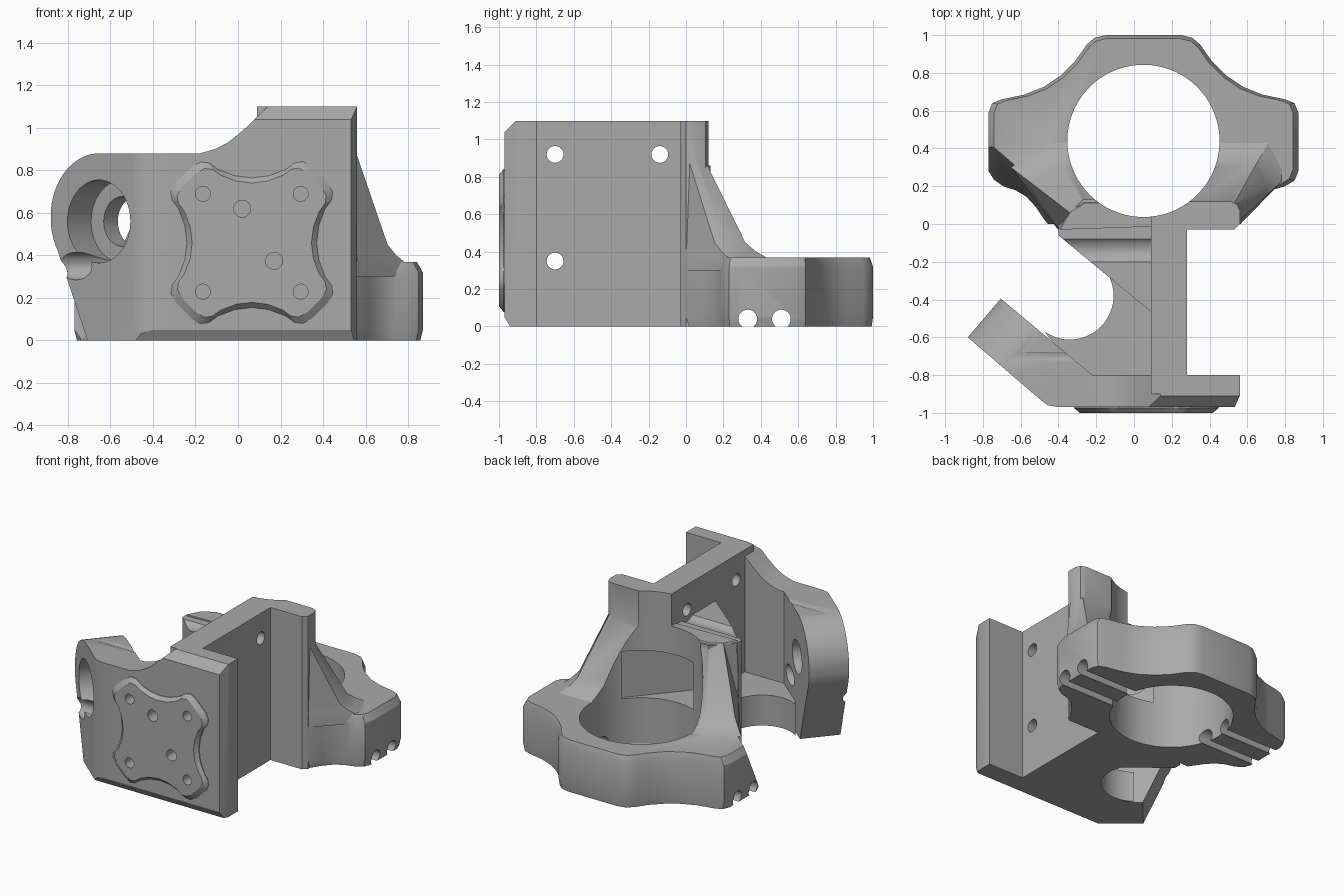
import bpy, bmesh, math

cube = bpy.data.objects.get("Cube")
if cube:
    bpy.data.objects.remove(cube, do_unlink=True)

grey = bpy.data.materials.new("matte_grey")
grey.use_nodes = True
grey.diffuse_color = (0.4, 0.4, 0.4, 1)
grey.node_tree.nodes["Principled BSDF"].inputs["Base Color"].default_value = (0.4, 0.4, 0.4, 1)

# Drawing planes: each maps (a, b, depth) to the model frame
CORNER_X, CORNER_Y, DX, DY = -0.45, -0.97, 0.653, 0.757


def plan(a, b, w):
    return (a, b, w)


def front(a, b, w):
    return (a, w, b)


def side(a, b, w):
    return (w, a, b)


def arm_face(u, z, v):
    return (CORNER_X - DY * u + DX * v, CORNER_Y + DX * u + DY * v, z)


def arm_section(v, z, u):
    return arm_face(u, z, v)


def loft(name, layers, frame=plan):
    """Closed solid through outlines of equal length: [(points, depth), ...]."""
    bm = bmesh.new()
    rings = [[bm.verts.new(frame(a, b, w)) for a, b in pts] for pts, w in layers]
    n = len(rings[0])
    for low, high in zip(rings, rings[1:]):
        for i in range(n):
            j = (i + 1) % n
            bm.faces.new((low[i], low[j], high[j], high[i]))
    bm.faces.new(rings[0])
    bm.faces.new(rings[-1])
    bmesh.ops.recalc_face_normals(bm, faces=bm.faces)
    mesh = bpy.data.meshes.new(name)
    bm.to_mesh(mesh)
    bm.free()
    mesh.materials.append(grey)
    obj = bpy.data.objects.new(name, mesh)
    bpy.context.collection.objects.link(obj)
    return obj


def prism(name, pts, w0, w1, frame=plan):
    return loft(name, [(pts, w0), (pts, w1)], frame)


def box(x0, x1, y0, y1):
    return [(x0, y0), (x1, y0), (x1, y1), (x0, y1)]


def arc(ca, cb, r, start=0, end=360, n=48):
    steps = n if end - start == 360 else n + 1
    return [(ca + r * math.cos(t), cb + r * math.sin(t)) for t in
            (math.radians(start + (end - start) * i / n) for i in range(steps))]


def scaled(pts, s, ca=0, cb=0):
    return [(ca + (a - ca) * s, cb + (b - cb) * s) for a, b in pts]


def combine(obj, others, operation, keep=False):
    for other in others:
        mod = obj.modifiers.new("combine", 'BOOLEAN')
        mod.operation = operation
        mod.solver = 'EXACT'
        mod.object = other
        bpy.context.view_layer.update()
        graph = bpy.context.evaluated_depsgraph_get()
        mesh = bpy.data.meshes.new_from_object(obj.evaluated_get(graph))
        obj.modifiers.clear()
        obj.data = mesh
        if not keep:
            bpy.data.objects.remove(other, do_unlink=True)


# Front wall with its swept shoulder
shoulder = [(-0.3, 0), (0.56, 0), (0.56, 1.1), (0.14, 1.1), (0.02, 0.985),
            (-0.05, 0.93), (-0.11, 0.9), (-0.18, 0.88), (-0.3, 0.88)]
body = prism("bracket_body", shoulder, -0.97, -0.8, front)

# Angled arm with a rounded end
arm = prism("angled_arm", [(0.1, -0.97), (-0.4, -0.97), (-0.455, -0.96), (-0.49, -0.935),
                           (-0.88, -0.6), (-0.705, -0.395), (-0.22, -0.8), (0.1, -0.8)], 0, 0.88)
arm_end = prism("arm_end", [(-0.9, -0.1), (0.3, -0.1), (0.34, 0)]
                + arc(0.27, 0.58, 0.3, -30, 90, 20) + [(-0.9, 0.88)], -0.2, 1, arm_face)
combine(arm, [arm_end], 'INTERSECT')

# Side wall, rear tab and lug
side_wall = prism("side_wall", box(0.09, 0.28, -0.9, 0.1), 0, 1.1)
rear_tab = prism("rear_tab", [(0.09, -0.03), (0.53, -0.03), (0.56, 0), (0.56, 0.07),
                              (0.545, 0.105), (0.51, 0.12), (0.09, 0.12)], 0, 1.1)
lug = prism("lug", [(-0.4, -0.06), (-0.4, -0.01), (-0.27, 0.13), (0.12, 0.13), (0.12, -0.49)], 0, 0.86)

# Floor web with a rounded slot
floor = prism("floor_web", [(0.12, -0.85), (-0.25, -0.85), (-0.49, -0.55),
                            (-0.19, -0.21), (0.12, -0.3)], 0, 0.22)
combine(floor, [prism("slot", arc(-0.34, -0.38, 0.232), -0.1, 0.5)], 'DIFFERENCE')

# Lobed ring holder, mirrored about its centre line
half = [(0.25, 1), (0.31, 0.985), (0.35, 0.95), (0.41, 0.865), (0.49, 0.785), (0.58, 0.725),
        (0.68, 0.685), (0.8, 0.66), (0.85, 0.64), (0.87, 0.59), (0.87, 0.28), (0.85, 0.23),
        (0.8, 0.2), (0.73, 0.18), (0.67, 0.145), (0.62, 0.09), (0.56, 0)]
outline = half + [(0.1 - x, y) for x, y in reversed(half)]
slim = scaled(outline, 0.965, 0.05, 0.5)
ring = loft("ring_holder", [(scaled(outline, 0.985, 0.05, 0.5), 0), (outline, 0.05),
                            (outline, 0.32), (slim, 0.37)])
combine(ring, [prism("bevel_cut", [(0.5, -0.05), (0.7, -0.05), (0.87, 0.42), (0.5, 0.42)],
                     -0.3, 1.5, arm_section)], 'DIFFERENCE')

# Flared neck between the ring and the rear tab
low = [(0.5, 0), (0.56, 0), (0.745, 0.19), (0.745, 0.25), (0.68, 0.375),
       (-0.42, 0.375), (-0.6, 0.26), (-0.4, -0.03)]
high = [(0.5, 0), (0.54, 0), (0.56, 0.02), (0.56, 0.06), (0.53, 0.11),
        (-0.26, 0.11), (-0.34, 0.06), (-0.39, -0.03)]


def blend(t):
    return [(a + (c - a) * t, b + (d - b) * t) for (a, b), (c, d) in zip(low, high)]


neck = loft("flared_neck", [(blend(-0.2), 0.3), (blend(-0.2), 0.37), (blend(0), 0.4),
                            (blend(0.22), 0.45), (blend(1), 0.87)])

combine(body, [arm, side_wall, rear_tab, lug, floor, ring, neck], 'UNION')

# Main bore, cross tunnel and arm bore
cuts = [prism("ring_bore", arc(0.05, 0.44, 0.403, n=72), -0.1, 1.3),
        prism("counterbore", arc(0.27, 0.56, 0.195), -0.2, 0.17, arm_face),
        prism("arm_bore", arc(0.27, 0.56, 0.117), 0.1, 1.0, arm_face),
        prism("tunnel", box(0.12, 0.42, 0.33, 0.67), 0.92, 1.42, arm_face)]

# Wall screw holes with clearance behind, and tie grooves below the ring
for y, z, clearance in ((-0.7, 0.92, 0.046), (-0.14, 0.92, 0.085), (-0.7, 0.35, 0.065)):
    cuts.append(prism("wall_hole", arc(y, z, 0.045, n=24), -1.1, 0.7, side))
    cuts.append(prism("clearance", arc(y, z, clearance, n=32), -1.1, 0.09, side))
for y in (0.33, 0.51):
    cuts.append(prism("tie_groove", arc(y, 0.04, 0.05, n=24), -1.1, 1.1, side))

# Edge chamfers on the front wall
cuts += [prism("top_chamfer", [(-1, 1.01), (-1, 1.2), (-0.81, 1.2)], -0.6, 0.7, side),
         prism("base_chamfer", [(-1, 0.1), (-1, -0.1), (-0.88, -0.1)], -0.9, 0.7, side),
         prism("edge_chamfer", [(0.51, -1.02), (0.7, -1.02), (0.7, -0.6)], -0.1, 1.3)]
combine(body, cuts, 'DIFFERENCE')

# Raised mounting pad: one quarter of the outline, turned four times
quarter = [(0.305, 0), (0.315, 0.08), (0.345, 0.16), (0.375, 0.2), (0.38, 0.24), (0.355, 0.285),
           (0.28, 0.36), (0.24, 0.382), (0.2, 0.375), (0.16, 0.345), (0.08, 0.315)]
shape = []
for turn in range(4):
    c, s = round(math.cos(turn * math.pi / 2)), round(math.sin(turn * math.pi / 2))
    shape += [(0.065 + c * a - s * b, 0.46 + s * a + c * b) for a, b in quarter]
pad = loft("mounting_pad", [(shape, -0.965), (shape, -0.975),
                            (scaled(shape, 0.92, 0.065, 0.46), -1)], front)

# Pad screw holes and locating holes
spots = [(0.065 + i * 0.23, 0.46 + j * 0.23, 0.035) for i in (-1, 1) for j in (-1, 1)]
spots += [(0.02, 0.62, 0.04), (0.17, 0.375, 0.04)]
holes = [prism("pad_hole", arc(a, b, r, n=24), -1.1, -0.9, front) for a, b, r in spots]
combine(body, holes, 'DIFFERENCE', keep=True)
combine(pad, holes, 'DIFFERENCE')

for obj in (body, pad):
    bpy.ops.object.select_all(action='DESELECT')
    obj.select_set(True)
    bpy.context.view_layer.objects.active = obj
    bpy.ops.object.shade_smooth_by_angle(angle=math.radians(28))
